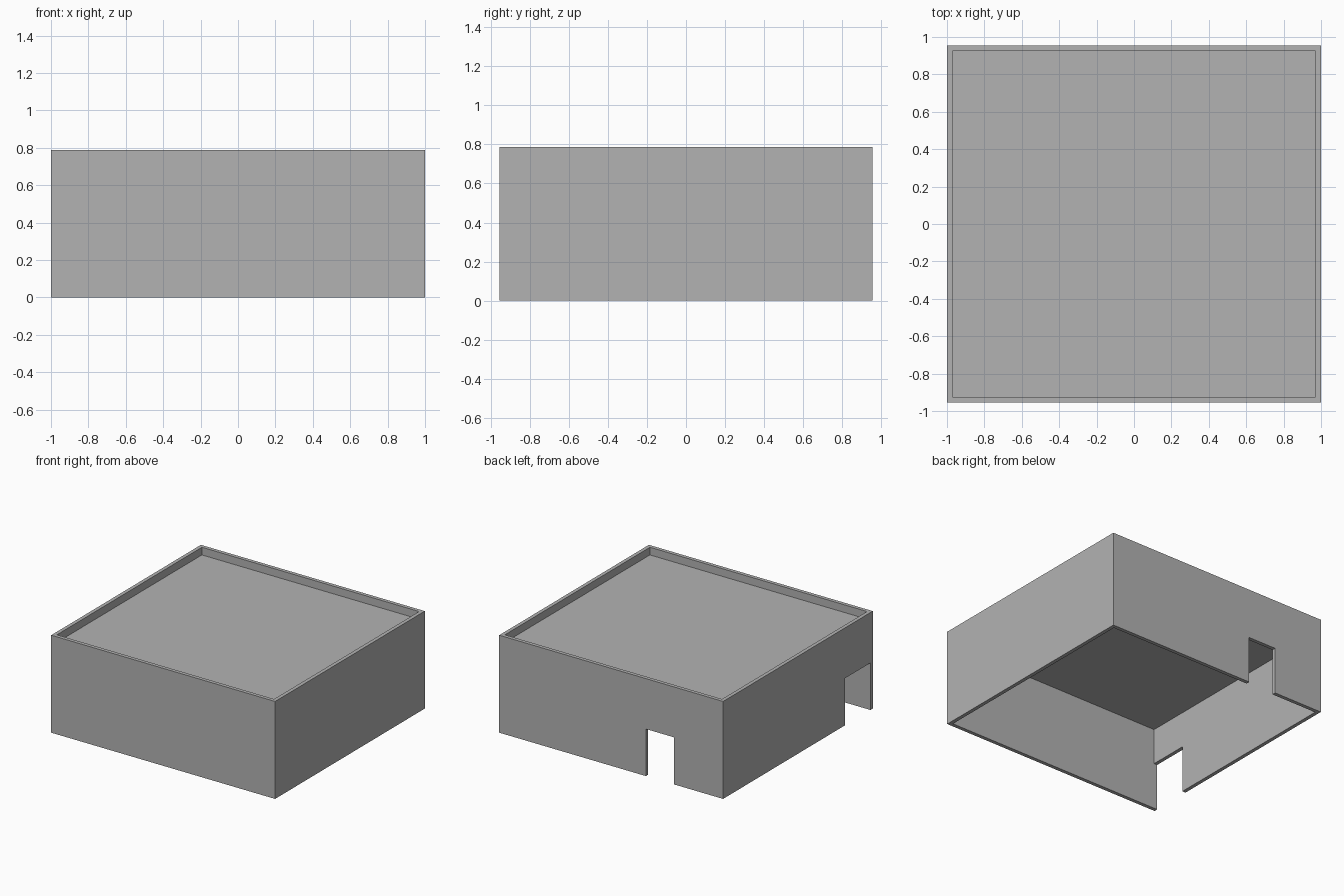
import bpy
import bmesh

if "Cube" in bpy.data.objects:
    bpy.data.objects.remove(bpy.data.objects["Cube"])

W, D, H = 1.0, 0.955, 0.787        # half width, half depth, height
T = 0.03                           # wall thickness
CEILING, ROOF, DOOR = 0.67, 0.725, 0.38

grey = bpy.data.materials.new("plain_grey")
grey.diffuse_color = (0.45, 0.45, 0.45, 1)
grey.use_nodes = True
grey.node_tree.nodes["Principled BSDF"].inputs["Base Color"].default_value = grey.diffuse_color


def box(name, lo, hi):
    """Axis-aligned box between two corners, built in world coordinates."""
    bm = bmesh.new()
    bmesh.ops.create_cube(bm, size=2)
    for v in bm.verts:
        v.co = [hi[i] if v.co[i] > 0 else lo[i] for i in range(3)]
    mesh = bpy.data.meshes.new(name)
    bm.to_mesh(mesh)
    bm.free()
    mesh.materials.append(grey)
    obj = bpy.data.objects.new(name, mesh)
    bpy.context.collection.objects.link(obj)
    return obj


# Outer block of the flat-roofed building
shell = box("building_shell", (-W, -D, 0), (W, D, H))

# Hollow room, sunken roof, back doorway, and corner opening in the left wall
cutters = [
    box("room_cutter", (-W + T, -D + T, -0.1), (W - T, D - T, CEILING)),
    box("roof_cutter", (-W + T, -D + T, ROOF), (W - T, D - T, H + 0.1)),
    box("back_door_cutter", (-0.56, D - 0.1, -0.1), (-0.31, D + 0.1, DOOR)),
    box("left_opening_cutter", (-W - 0.1, -D + T, -0.1), (-W + 0.1, -0.6, DOOR)),
]
for cutter in cutters:
    cutter.hide_render = True
    mod = shell.modifiers.new(cutter.name, 'BOOLEAN')
    mod.operation = 'DIFFERENCE'
    mod.solver = 'EXACT'
    mod.object = cutter

# Apply the cuts and remove the cutters
bpy.context.view_layer.update()
graph = bpy.context.evaluated_depsgraph_get()
result = bpy.data.meshes.new_from_object(shell.evaluated_get(graph))
shell.modifiers.clear()
shell.data = result
for cutter in cutters:
    bpy.data.objects.remove(cutter)
